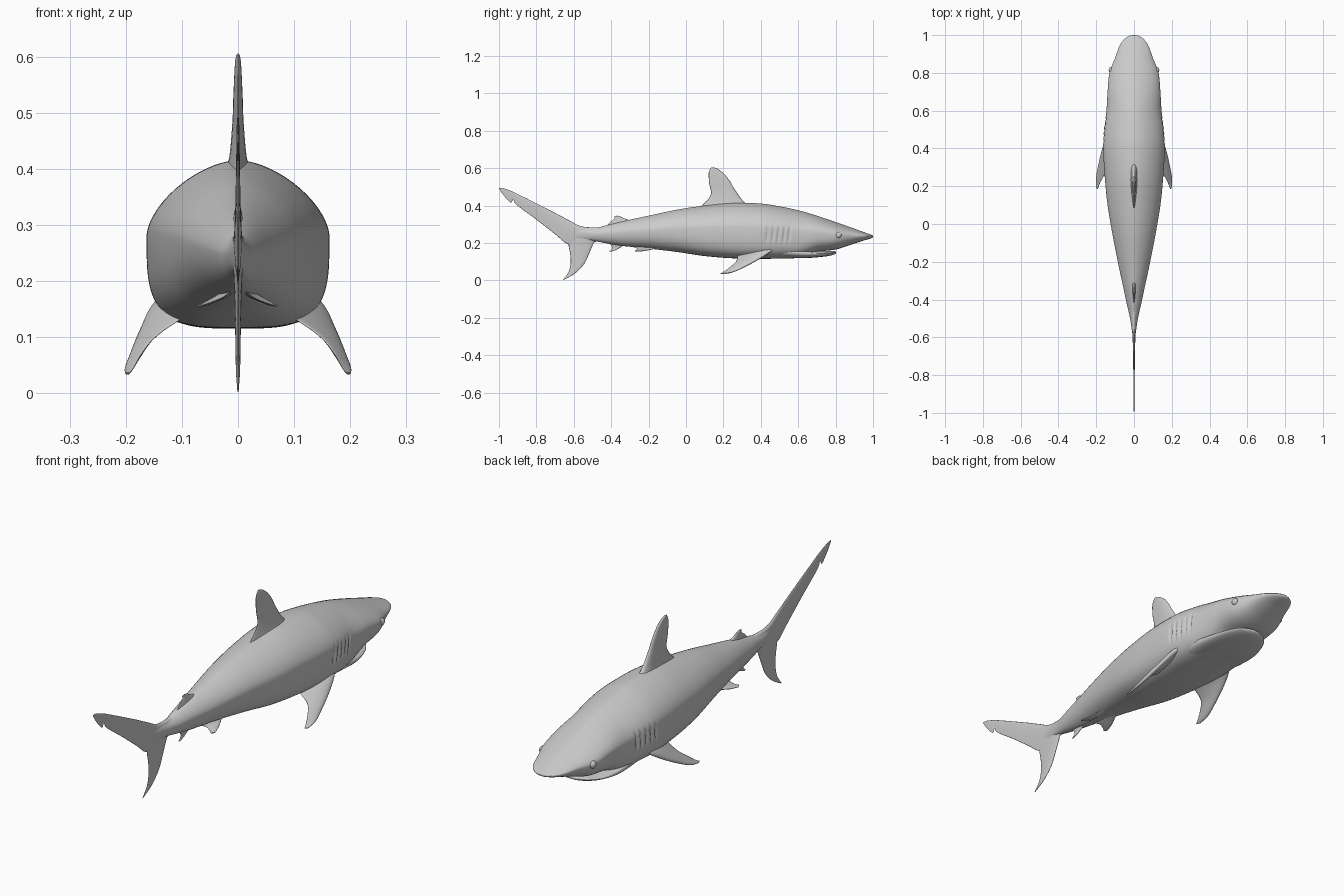
import bpy, bmesh
from math import sin, cos, pi, exp, copysign
from mathutils import Vector


def smooth_rows(rows, steps):
    """Catmull-Rom interpolation through rows of numbers."""
    out, n = [], len(rows)
    for i in range(n - 1):
        a, b, c, d = (rows[min(max(i + k, 0), n - 1)] for k in (-1, 0, 1, 2))
        for s in range(steps):
            t = s / steps
            out.append([0.5 * (2 * q + (r - p) * t + (2 * p - 5 * q + 4 * r - w) * t * t
                        + (3 * q - p - 3 * r + w) * t ** 3)
                        for p, q, r, w in zip(a, b, c, d)])
    out.append(list(rows[-1]))
    return out


def loft(name, rings, mirror=False):
    """Skin a list of closed rings and cap both ends."""
    bm = bmesh.new()
    vs = [[bm.verts.new(p) for p in ring] for ring in rings]
    n = len(vs[0])
    for a, b in zip(vs, vs[1:]):
        for i in range(n):
            j = (i + 1) % n
            bm.faces.new((a[i], a[j], b[j], b[i]))
    bm.faces.new(vs[0])
    bm.faces.new(vs[-1][::-1])
    bmesh.ops.recalc_face_normals(bm, faces=bm.faces)
    me = bpy.data.meshes.new(name)
    bm.to_mesh(me)
    bm.free()
    ob = bpy.data.objects.new(name, me)
    bpy.context.collection.objects.link(ob)
    me.shade_smooth()
    if mirror:
        ob.modifiers.new("Mirror", 'MIRROR')
    return ob


GILLS = (0.435, 0.465, 0.495, 0.525, 0.552)


def gill_depth(y, z):
    if not 0.19 < z < 0.30:
        return 0
    fade = max(0, 1 - ((z - 0.245) / 0.05) ** 2)
    lean = (z - 0.245) * 0.12
    return 0.009 * fade * sum(exp(-((y - g - lean) / 0.006) ** 2) for g in GILLS)


def body(name, rows, steps, sides=64, gills=False):
    """Rows: y, top, bottom, half width, lower squareness."""
    rings = []
    for y, top, bot, w, n in smooth_rows(rows, steps):
        mid = bot + 0.56 * (top - bot)
        ring = []
        for i in range(sides):
            a = 2 * pi * (i + 0.5) / sides
            c, s = cos(a), sin(a)
            e = 2 / (1.65 if s > 0 else n)
            x = copysign(abs(c) ** e, c) * max(w, 0.0005)
            z = mid + copysign(abs(s) ** e, s) * (top - mid if s > 0 else mid - bot)
            if gills:
                x -= copysign(gill_depth(y, z), x)
            ring.append((x, y, z))
        rings.append(ring)
    return loft(name, rings)


def fin(name, rows, normal=(1, 0, 0), mirror=False, steps=6, sides=24):
    """Rows: leading edge xyz, trailing edge xyz, half thickness."""
    nrm, rings = Vector(normal).normalized(), []
    for r in smooth_rows(rows, steps):
        le, te = Vector(r[:3]), Vector(r[3:6])
        ring = []
        for i in range(sides):
            a = 2 * pi * i / sides
            u = (1 - cos(a)) / 2
            ring.append(le.lerp(te, u) + nrm * r[6] * sin(a) * (1.3 - 0.9 * u))
        rings.append(ring)
    return loft(name, rings, mirror)


def median_fin(name, rows):
    """Rows: leading y z, trailing y z, half thickness, on the centre plane."""
    return fin(name, [(0, a, b, 0, c, d, t) for a, b, c, d, t in rows])


# Torso from nose to tail stalk, with gill grooves
body("body", [
    (1.0, .237, .233, 0, 2), (.995, .243, .227, .028, 2), (.975, .25, .22, .055, 2),
    (.94, .262, .21, .078, 2.1), (.88, .284, .19, .1, 2.3), (.8, .312, .165, .13, 2.6),
    (.7, .346, .152, .14, 3), (.6, .375, .121, .146, 3.4), (.5, .396, .117, .159, 3.5),
    (.4, .411, .115, .163, 3.5), (.25, .415, .118, .155, 3.3), (.1, .4, .13, .14, 3),
    (-.05, .378, .152, .115, 2.6), (-.2, .346, .17, .086, 2.2), (-.33, .318, .183, .058, 2),
    (-.42, .296, .197, .039, 2), (-.5, .279, .212, .021, 2), (-.6, .285, .22, .006, 2)],
    20, gills=True)

# Lower jaw, a rounded plate under the snout
body("lower_jaw", [
    (.802, .152, .148, 0, 2), (.797, .156, .141, .036, 2), (.775, .158, .133, .075, 2),
    (.72, .158, .125, .107, 2.4), (.63, .17, .119, .128, 3), (.5, .2, .119, .13, 3)], 8, 40)

# Fins along the centre line
median_fin("dorsal_fin", [
    (.39, .375, .04, .36, .035), (.315, .416, .095, .41, .018), (.26, .487, .133, .46, .011),
    (.235, .53, .124, .52, .009), (.205, .569, .121, .57, .007), (.17, .596, .127, .592, .005),
    (.145, .605, .135, .603, .002)])
median_fin("rear_dorsal_fin", [
    (-.27, .31, -.43, .285, .012), (-.33, .332, -.405, .312, .006),
    (-.355, .343, -.383, .33, .004), (-.37, .346, -.385, .34, .002)])
median_fin("anal_fin", [
    (-.29, .205, -.42, .21, .012), (-.34, .182, -.395, .178, .005),
    (-.375, .162, -.402, .163, .003), (-.4, .154, -.412, .156, .002)])
median_fin("tail_upper_lobe", [
    (-.43, .285, -.44, .21, .02), (-.55, .287, -.56, .2, .01), (-.63, .324, -.63, .193, .007),
    (-.7, .361, -.7, .247, .005), (-.8, .412, -.8, .325, .004), (-.9, .462, -.905, .403, .003),
    (-.93, .476, -.924, .432, .003), (-.945, .482, -.937, .416, .003),
    (-.98, .494, -.973, .452, .002), (-1, .495, -.998, .488, .001)])
median_fin("tail_lower_lobe", [
    (-.45, .25, -.61, .26, .012), (-.488, .208, -.628, .2, .008), (-.515, .15, -.619, .14, .006),
    (-.545, .087, -.617, .09, .005), (-.59, .04, -.628, .045, .004),
    (-.635, .012, -.651, .012, .002), (-.655, .002, -.66, .002, .001)])

# Paired fins
fin("pectoral_fins", [
    (.09, .52, .2, .07, .27, .15, .024), (.143, .46, .158, .112, .275, .126, .017),
    (.168, .39, .113, .15, .265, .098, .012), (.187, .31, .07, .172, .233, .07, .009),
    (.199, .25, .044, .186, .2, .045, .006), (.2, .2, .034, .193, .182, .036, .003)],
    (.83, 0, .55), True)
fin("pelvic_fins", [
    (.008, -.1, .185, .008, -.31, .186, .01), (.035, -.16, .172, .025, -.265, .172, .006),
    (.058, -.215, .16, .048, -.265, .162, .004), (.071, -.26, .155, .063, -.277, .157, .002)],
    (.3, 0, 1), True)

# Eyes
for side, label in ((1, "right"), (-1, "left")):
    bpy.ops.mesh.primitive_uv_sphere_add(segments=24, ring_count=12, radius=.016,
                                         location=(side * .122, .815, .242))
    eye = bpy.context.object
    eye.name = "eye_" + label
    eye.scale = (.75, 1, 1)
    bpy.ops.object.shade_smooth()
